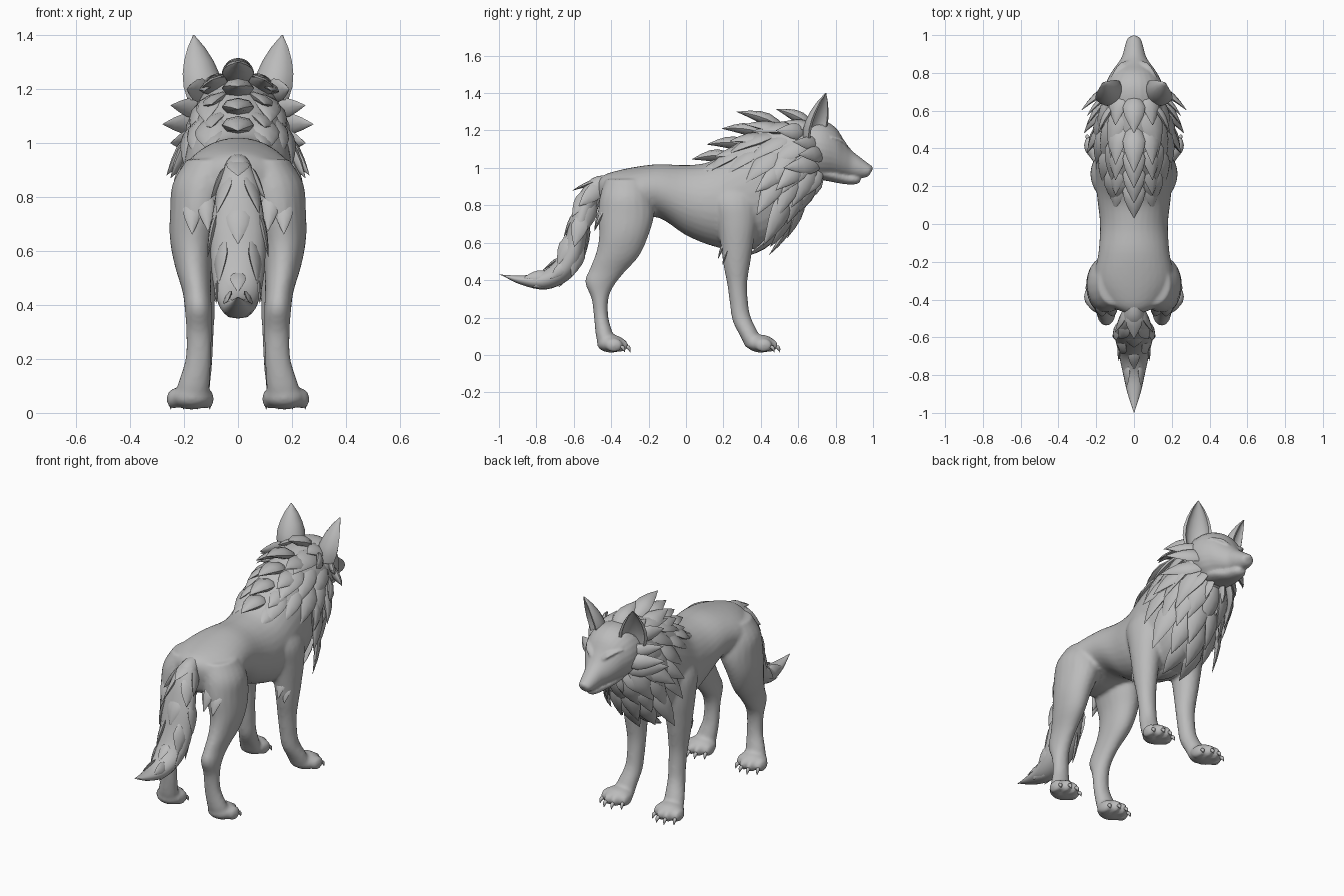
import bpy, bmesh, random
from math import sin, cos, pi, radians
from mathutils import Vector, Matrix

random.seed(4)
if "Cube" in bpy.data.objects:
    bpy.data.objects.remove(bpy.data.objects["Cube"])

fur = bpy.data.materials.new("grey_fur")
fur.use_nodes = True
fur.diffuse_color = (0.5, 0.5, 0.5, 1)
fur.node_tree.nodes["Principled BSDF"].inputs["Base Color"].default_value = (0.5, 0.5, 0.5, 1)
Y, Z = Vector((0, 1, 0)), Vector((0, 0, 1))
made = []


def finish(bm, name, voxel=0, smooth=4):
    """Turn a bmesh into an object, optionally fusing its volumes."""
    bmesh.ops.recalc_face_normals(bm, faces=bm.faces)
    mesh = bpy.data.meshes.new(name)
    bm.to_mesh(mesh)
    bm.free()
    mesh.materials.append(fur)
    ob = bpy.data.objects.new(name, mesh)
    bpy.context.scene.collection.objects.link(ob)
    made.append(ob)
    if voxel:
        fuse = ob.modifiers.new("fuse", "REMESH")
        fuse.mode, fuse.voxel_size, fuse.use_smooth_shade = "VOXEL", voxel, True
        soft = ob.modifiers.new("soften", "SMOOTH")
        soft.factor, soft.iterations = 0.5, smooth


def skin(bm, rings):
    """Bridge closed rings of points and cap both ends."""
    loops = [[bm.verts.new(p) for p in r] for r in rings]
    n = len(loops[0])
    for a, b in zip(loops, loops[1:]):
        for k in range(n):
            bm.faces.new((a[k], a[(k + 1) % n], b[(k + 1) % n], b[k]))
    for r in (loops[0], loops[-1]):
        bm.faces.new(r)


def spline(stations, n=4):
    """Smooth curve through stations of (y1, z1, y2, z2, x, half width)."""
    s = [Vector(v) for v in stations]
    s = [s[0] * 2 - s[1]] + s + [s[-1] * 2 - s[-2]]
    out = []
    for a, b, c, d in zip(s, s[1:], s[2:], s[3:]):
        for t in (k / n for k in range(n)):
            out.append(0.5 * (2 * b + (c - a) * t + (2 * a - 5 * b + 4 * c - d) * t * t
                              + (3 * b - a - 3 * c + d) * t ** 3))
    return out + [s[-2]]


def point(s, angle):
    """Point on the oval slice between two outline points."""
    k, w = sin(angle) / 2, max(s[5], 0.002)
    return Vector((s[4] + cos(angle) * w,
                   (s[0] + s[2]) / 2 + k * (s[0] - s[2]),
                   (s[1] + s[3]) / 2 + k * (s[1] - s[3])))


def outward(s, angle):
    return (point(s, angle) - point(s, angle + pi)).normalized()


def loft(bm, stations, side=1, n=20):
    curve = spline(stations)
    rings = [[point(s, 2 * pi * k / n) for k in range(n)] for s in curve]
    skin(bm, [[Vector((p.x * side, p.y, p.z)) for p in r] for r in rings])
    return curve


def ball(bm, centre, size):
    m = Matrix.Translation(centre) @ Matrix.Diagonal((*size, 1))
    bmesh.ops.create_uvsphere(bm, u_segments=16, v_segments=10, radius=1, matrix=m)


def tuft(bm, root, tip, out, width, bow=0.12, thick=0.3):
    """Pointed, bowed lock of fur from root to tip."""
    axis = tip - root
    side = axis.cross(out).normalized()
    up = side.cross(axis).normalized()
    rings = []
    for t, w in ((0, .35), (.15, .75), (.35, 1), (.55, .86), (.75, .53), (.9, .22), (1, .01)):
        c = root + axis * t + up * bow * axis.length * sin(pi * t)
        w *= width
        rings.append([c + side * w * cos(k * pi / 4) + up * w * thick * 1.4 * sin(k * pi / 4)
                      for k in range(8)])
    skin(bm, rings)


def mirrored_tufts(bm, locks, out, bow=0.12):
    """Left and right copies of locks given as (root, tip, width)."""
    for root, tip, width in locks:
        for side in (1, -1):
            flip = Vector((side, 1, 1))
            tuft(bm, Vector(root) * flip, Vector(tip) * flip, Vector(out) * flip, width, bow)


# Torso, chest and neck
body = bmesh.new()
trunk = loft(body, [
    (-.47, .94, -.46, .82, 0, .06), (-.42, .97, -.42, .74, 0, .15), (-.3, 1, -.3, .72, 0, .21),
    (-.15, 1.02, -.15, .735, 0, .188), (0, 1.015, 0, .64, 0, .18), (.13, 1.035, .15, .58, 0, .195),
    (.25, 1.125, .3, .555, 0, .205), (.33, 1.18, .46, .6, 0, .2), (.42, 1.22, .55, .69, 0, .185),
    (.5, 1.245, .61, .8, 0, .175), (.6, 1.255, .66, .9, 0, .16), (.7, 1.235, .74, .96, 0, .135)], n=32)

# Legs and paws, mirrored
claws = bmesh.new()
for side in (1, -1):
    loft(body, [
        (-.2, .94, -.43, .94, .1, .09), (-.18, .85, -.46, .85, .13, .112), (-.17, .75, -.47, .75, .147, .105),
        (-.2, .64, -.465, .64, .167, .085), (-.25, .53, -.48, .55, .165, .068),
        (-.33, .44, -.515, .46, .153, .053), (-.385, .37, -.54, .39, .147, .05),
        (-.415, .3, -.505, .3, .145, .047), (-.415, .2, -.492, .2, .147, .048),
        (-.39, .11, -.48, .09, .165, .06), (-.38, .05, -.46, .035, .172, .062)], side)
    loft(body, [
        (.38, .92, .14, .92, .11, .07), (.39, .82, .13, .82, .13, .095), (.38, .7, .16, .72, .14, .09),
        (.36, .59, .185, .59, .145, .075), (.345, .5, .2, .48, .145, .063), (.327, .38, .22, .38, .14, .054),
        (.333, .27, .235, .27, .14, .049), (.347, .2, .25, .18, .145, .05),
        (.385, .12, .29, .1, .16, .058), (.41, .06, .32, .04, .168, .062)], side)
    for heel, toe in ((-.43, -.34), (.37, .46)):
        ball(body, (.172 * side, heel + .03, .06), (.082, .077, .048))
        for off, back in ((-.063, .03), (-.022, 0), (.022, 0), (.063, .03)):
            x, y = (.177 + off) * side, toe - back
            ball(body, (x, y - .015, .052), (.025, .048, .037))
            root = Vector((x, y + .012, .05))
            tuft(claws, root, root + Vector((off * .15 * side, .03, -.038)), Z, .011, .2, .7)
finish(body, "body_and_legs", .011, 4)
finish(claws, "claws")

# Head: skull with upper muzzle, closed jaw, nose and brows
head = bmesh.new()
loft(head, [
    (.56, 1.22, .6, 1, 0, .12), (.64, 1.255, .65, .96, 0, .155), (.73, 1.255, .72, .945, 0, .155),
    (.8, 1.215, .79, .95, 0, .125), (.85, 1.14, .84, .95, 0, .09), (.89, 1.09, .88, .948, 0, .064),
    (.94, 1.05, .93, .945, 0, .05), (.985, 1.015, .97, .952, 0, .037), (.998, 1, .985, .968, 0, .02)], n=28)
loft(head, [(.68, 1.03, .68, .945, 0, .1), (.78, 1.0, .78, .925, 0, .082), (.85, .975, .85, .913, 0, .054),
            (.91, .965, .905, .912, 0, .039), (.935, .955, .93, .922, 0, .02)])
ball(head, (0, .978, .997), (.024, .022, .02))
mirrored_tufts(head, [((.02, .865, 1.105), (.125, .775, 1.165), .02)], (0, 1, 1))
finish(head, "head", .007, 3)

# Ears: tapering shells, open towards the front and outside
for side, name in ((1, "left_ear"), (-1, "right_ear")):
    ear = bmesh.new()
    base, tip = Vector((.13, .695, 1.16)), Vector((.164, .747, 1.4))
    yaw = Matrix.Rotation(radians(-36), 3, "Z")
    rings = []
    for t, w in ((0, .07), (.2, .08), (.4, .076), (.6, .061), (.8, .037), (.93, .015), (1, .002)):
        arc = [pi * k / 8 for k in range(9)]
        shape = [Vector((cos(a) * w, -sin(a) * w, 0)) for a in arc]
        shape += [Vector((cos(a) * w * .8, .003 - sin(a) * w * .6, 0)) for a in reversed(arc)]
        ring = [base.lerp(tip, t) + yaw @ p for p in shape]
        rings.append([Vector((p.x * side, p.y, p.z)) for p in ring])
    skin(ear, rings)
    finish(ear, name)

# Mane: broad locks rooted inside the neck and chest, only their tips lifting off
mane = bmesh.new()
for row, i in enumerate((26, 30, 34, 38, 42)):
    for k in range(6):
        deg = -90 + 30 * k + 15 * (row % 2)
        if deg > 65 or (row == 0 and -70 < deg < 45) or (row == 1 and -50 < deg < 20):
            continue
        a = radians(deg)
        root, out = point(trunk[i], a), outward(trunk[i], a)
        flow = (point(trunk[i - 6], a) - root).normalized() - Z * .7 * max(0, cos(a)) ** 2
        size = random.uniform(.24, .31) * (.75 if deg < -40 else 1)
        move = flow.normalized() * size + out * size * random.uniform(.08, .18)
        for side in ((1, -1) if deg > -89 else (1,)):
            flip = Vector((side, 1, 1))
            tuft(mane, (root - out * .025) * flip, (root + move) * flip, out * flip,
                 random.uniform(.052, .065), .06, .25)
finish(mane, "mane")

# Cheek ruff: longer locks flaring out behind the jaw
ruff = bmesh.new()
mirrored_tufts(ruff, (
    ((.09, .72, 1.12), (.25, .57, 1.14), .04), ((.09, .74, 1.07), (.28, .6, 1.07), .045),
    ((.09, .72, 1.02), (.25, .52, 1), .05), ((.12, .64, 1.04), (.265, .48, .88), .055),
    ((.13, .55, 1.02), (.25, .37, .87), .055), ((.07, .72, 1), (.16, .6, .83), .05),
    ((.03, .72, .98), (.06, .62, .8), .045), ((.1, .64, 1.19), (.19, .48, 1.2), .045)), (1, .3, .2), .06)
finish(ruff, "cheek_ruff")

# Crest: nested locks down the nape, with flanking pairs
crest = bmesh.new()
for y, z, tip_y, tip_z in ((.68, 1.22, .48, 1.315), (.52, 1.215, .27, 1.3), (.43, 1.18, .19, 1.21),
                           (.34, 1.12, .11, 1.125), (.25, 1.06, .03, 1.045)):
    root, tip = Vector((0, y, z)), Vector((0, tip_y, tip_z))
    tuft(crest, root, tip, Z, .06, .06, .4)
    spread = Vector((.07, .03, -.03))
    mirrored_tufts(crest, [(root + spread, tip + spread * 1.4 - Z * .025, .055)], (.5, 0, 1), .06)
finish(crest, "nape_crest")

# Tail: lofted brush with a few locks breaking its outline
tail = bmesh.new()
brush = loft(tail, [
    (-.4, .965, -.42, .88, 0, .04), (-.5, .945, -.455, .84, 0, .055), (-.57, .86, -.49, .76, 0, .082),
    (-.62, .72, -.525, .65, 0, .1), (-.655, .6, -.555, .5, 0, .1), (-.71, .49, -.63, .4, 0, .085),
    (-.8, .435, -.75, .35, 0, .062), (-.9, .425, -.88, .375, 0, .036), (-1, .43, -.985, .425, 0, .003)])
finish(tail, "tail")
locks = bmesh.new()
for row, i in enumerate((2, 6, 10, 14, 18, 22)):
    for deg in range(-90 + 45 * (row % 2), 270, 90):
        a = radians(deg)
        root, ahead = point(brush[i], a), point(brush[i + 4], a)
        out = outward(brush[i], a)
        move = (ahead - root).normalized() * (.18 if i < 18 else .13) + out * .008
        tuft(locks, root - out * .02, root + move, out, .045 if i < 18 else .03, .02, .22)
finish(locks, "tail_locks")

# Feathering behind the thighs and elbows
feather = bmesh.new()
mirrored_tufts(feather, (
    ((.13, -.41, .84), (.11, -.49, .67), .035), ((.17, -.41, .8), (.17, -.49, .66), .035),
    ((.1, -.39, .82), (.08, -.45, .68), .035), ((.15, .24, .64), (.15, .17, .51), .03),
    ((.17, .25, .6), (.175, .195, .48), .03)), (0, -1, 0), .06)
finish(feather, "leg_feathering")

# Smooth shading with crisp creases
bpy.ops.object.select_all(action="DESELECT")
for ob in made:
    ob.select_set(True)
bpy.context.view_layer.objects.active = made[0]
bpy.ops.object.shade_smooth_by_angle(angle=radians(50))
